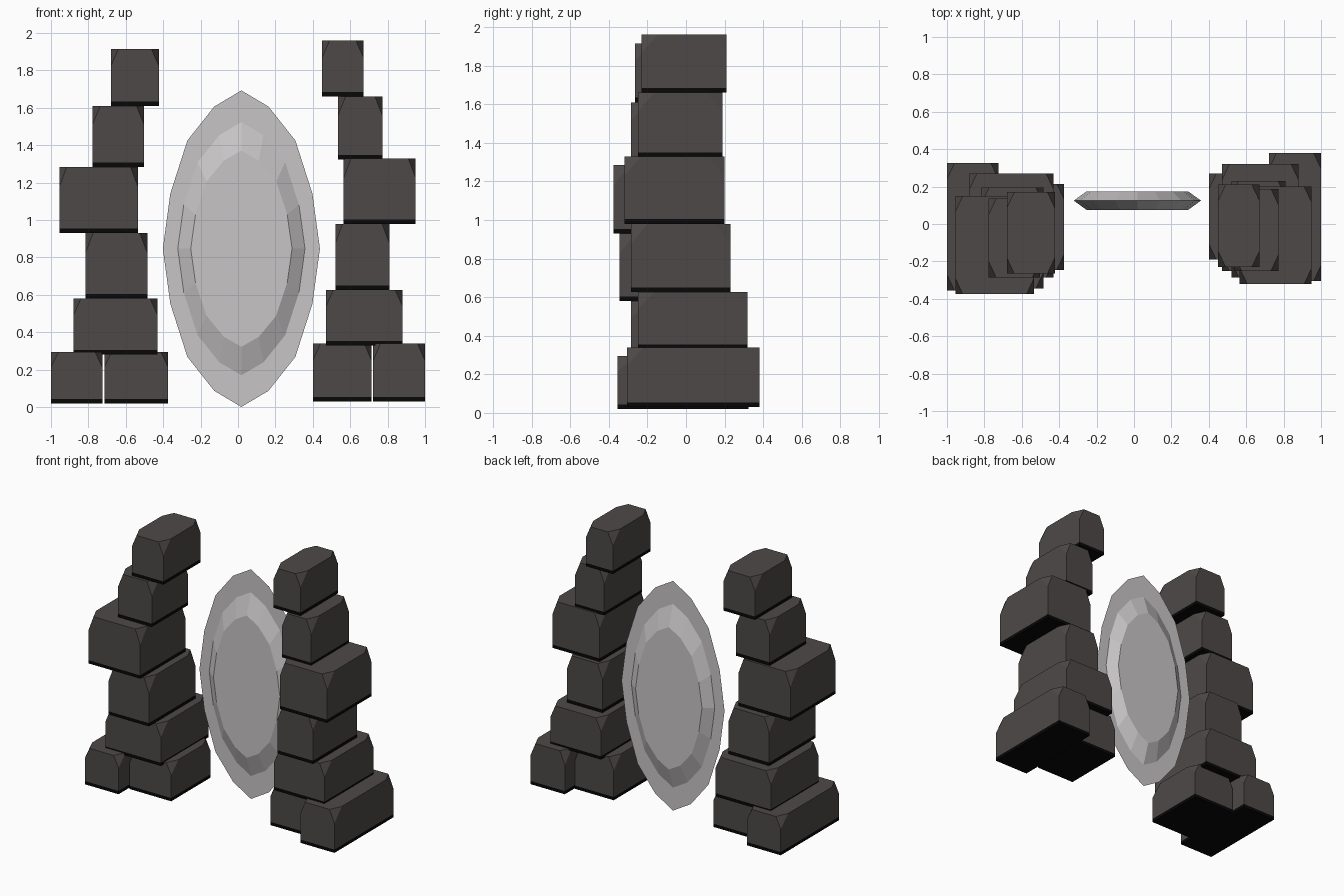
import bpy, bmesh
from mathutils import Vector

if "Cube" in bpy.data.objects:
    bpy.data.objects.remove(bpy.data.objects["Cube"])


def material(name, rgb):
    m = bpy.data.materials.new(name)
    m.diffuse_color = (*rgb, 1.0)
    m.use_nodes = True
    m.node_tree.nodes["Principled BSDF"].inputs["Base Color"].default_value = m.diffuse_color
    return m


STONE = material("dark_stone", (0.075, 0.066, 0.064))
BLACK = material("black_underside", (0.002, 0.002, 0.002))
GLASS = material("pale_grey_glass", (0.58, 0.56, 0.565))


def finish(bm, name, mats):
    me = bpy.data.meshes.new(name)
    bm.to_mesh(me)
    bm.free()
    for m in mats:
        me.materials.append(m)
    ob = bpy.data.objects.new(name, me)
    bpy.context.collection.objects.link(ob)
    return ob


def block(name, x0, x1, y0, y1, z0, z1):
    """Stone with its four top corners cut off and a black bottom band."""
    cx, cy, cz = 0.04, 0.085, 0.3 * (z1 - z0)
    bm = bmesh.new()
    for x, sx in ((x0, 1), (x1, -1)):
        for y, sy in ((y0, 1), (y1, -1)):
            for p in ((x, y, z0), (x + sx * cx, y, z1),
                      (x, y + sy * cy, z1), (x, y, z1 - cz)):
                bm.verts.new(p)
    bmesh.ops.convex_hull(bm, input=bm.verts[:])
    bmesh.ops.dissolve_limit(bm, angle_limit=0.01, verts=bm.verts[:], edges=bm.edges[:])
    # black band around the bottom edge
    band = z0 + 0.024
    bmesh.ops.bisect_plane(bm, geom=bm.verts[:] + bm.edges[:] + bm.faces[:],
                           plane_co=(0, 0, band), plane_no=(0, 0, 1))
    for f in bm.faces:
        f.material_index = 1 if f.calc_center_median().z < band else 0
    bmesh.ops.recalc_face_normals(bm, faces=bm.faces[:])
    finish(bm, name, (STONE, BLACK))


# Stone towers, bottom to top: x range, y range, z range
LEFT = [
    (-1.00, -0.725, -0.355, 0.325, 0.02, 0.295),
    (-0.715, -0.373, -0.245, 0.215, 0.02, 0.295),
    (-0.88, -0.43, -0.285, 0.27, 0.28, 0.58),
    (-0.815, -0.485, -0.345, 0.195, 0.58, 0.93),
    (-0.955, -0.535, -0.375, 0.15, 0.93, 1.285),
    (-0.777, -0.503, -0.285, 0.135, 1.285, 1.61),
    (-0.68, -0.423, -0.265, 0.17, 1.61, 1.915),
]
RIGHT = [
    (0.40, 0.715, -0.19, 0.27, 0.03, 0.34),
    (0.722, 1.00, -0.305, 0.38, 0.03, 0.34),
    (0.47, 0.88, -0.25, 0.32, 0.33, 0.627),
    (0.52, 0.81, -0.285, 0.23, 0.627, 0.98),
    (0.565, 0.95, -0.32, 0.20, 0.98, 1.33),
    (0.535, 0.772, -0.25, 0.188, 1.325, 1.66),
    (0.45, 0.67, -0.23, 0.21, 1.66, 1.96),
]
for side, rows in (("left", LEFT), ("right", RIGHT)):
    for i, r in enumerate(rows):
        block(f"{side}_tower_stone_{i + 1}", *r)

# Oval outline of the portal: one quarter, mirrored to 16 points
Q = [(0, 0.846), (0.145, 0.76), (0.289, 0.578), (0.38, 0.294), (0.42, 0)]
HALF = Q + [(x, -z) for x, z in Q[-2::-1]]
OVAL = HALF + [(-x, z) for x, z in HALF[-2:0:-1]]
CX, CY, CZ = 0.018, 0.125, 0.847


def ring(bm, sx, sz, y):
    return [bm.verts.new((CX + x * sx, y, CZ + z * sz)) for x, z in OVAL]


def bridge(bm, a, b):
    n = len(a)
    for i in range(n):
        j = (i + 1) % n
        bm.faces.new((a[i], a[j], b[j], b[i]))


# Paper-thin outer oval
bm = bmesh.new()
bm.faces.new(ring(bm, 1, 1, CY))
finish(bm, "portal_sheet", (GLASS,))

# Faceted lens, flat on front and back
bm = bmesh.new()
mid = ring(bm, 0.81, 0.80, CY)
for y in (CY - 0.05, CY + 0.05):
    cap = ring(bm, 0.645, 0.62, y)
    bridge(bm, mid, cap)
    bm.faces.new(cap)
bmesh.ops.recalc_face_normals(bm, faces=bm.faces[:])
finish(bm, "portal_lens", (GLASS,))
